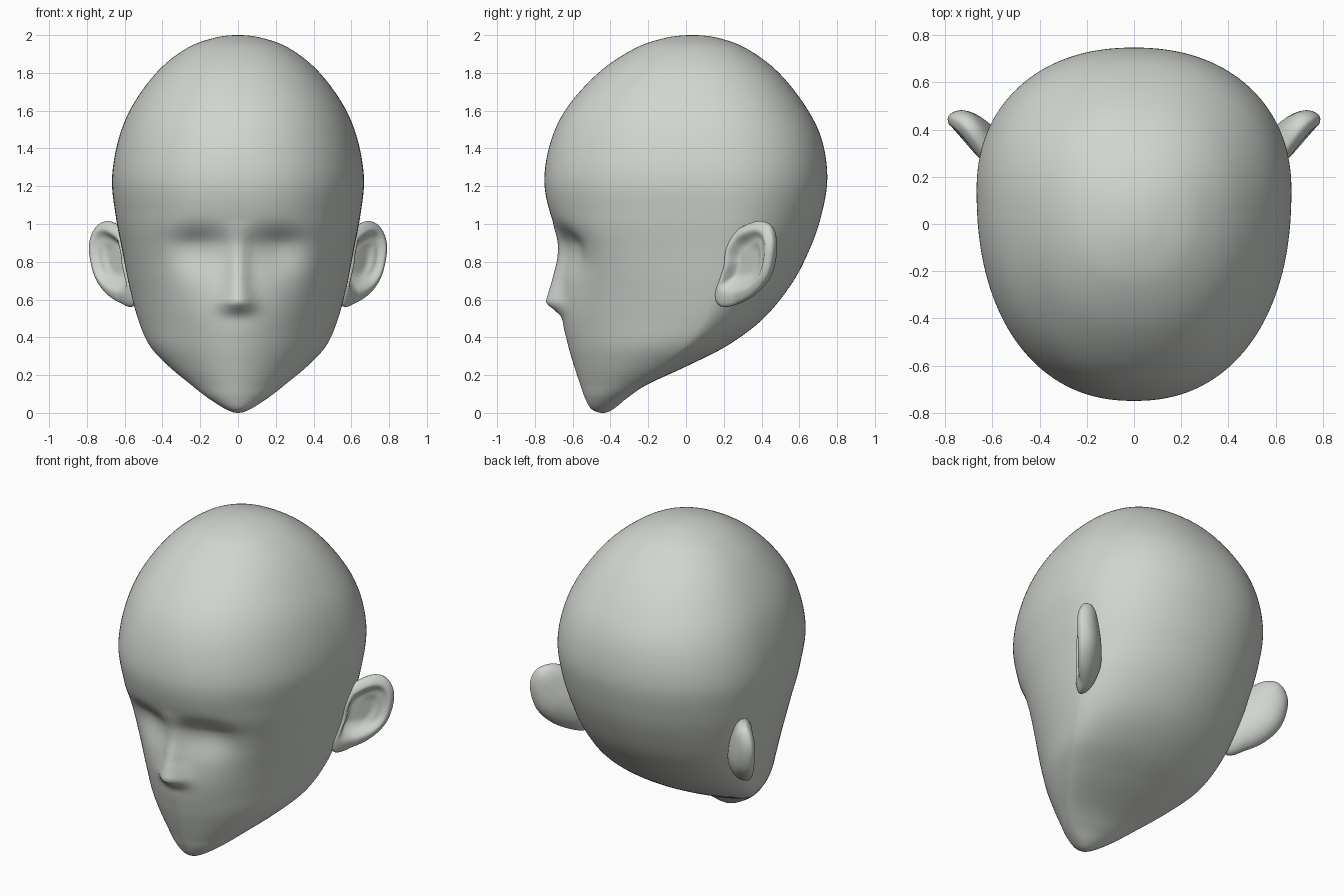
import bpy, bmesh, math
from mathutils import Vector

if "Cube" in bpy.data.objects:
    bpy.data.objects.remove(bpy.data.objects["Cube"])

clay = bpy.data.materials.new("pale grey clay")
clay.diffuse_color = (0.64, 0.67, 0.625, 1)
clay.use_nodes = True
clay.node_tree.nodes["Principled BSDF"].inputs["Base Color"].default_value = clay.diffuse_color


def spline(a, b, c, d, t):
    """Catmull-Rom through tuples b..c"""
    return tuple(0.5 * (2 * q + (r - p) * t + (2 * p - 5 * q + 4 * r - s) * t * t
                        + (3 * q - p - 3 * r + s) * t ** 3) for p, q, r, s in zip(a, b, c, d))


def smooth(a, b, v):
    t = min(1, max(0, (v - a) / (b - a)))
    return t * t * (3 - 2 * t)


def lerp_table(table, v):
    if v <= table[0][0]:
        return table[0][1]
    for (a, p), (b, q) in zip(table, table[1:]):
        if v <= b:
            return p + (q - p) * (v - a) / (b - a)
    return table[-1][1]


def closed_rings(name, start, rings, end):
    """Skin a stack of closed rings, capped by a point at each end"""
    bm = bmesh.new()
    s, e = bm.verts.new(start), bm.verts.new(end)
    vr = [[bm.verts.new(p) for p in ring] for ring in rings]
    n = len(vr[0])
    for i in range(n):
        j = (i + 1) % n
        bm.faces.new((s, vr[0][j], vr[0][i]))
        bm.faces.new((e, vr[-1][i], vr[-1][j]))
        for a, b in zip(vr, vr[1:]):
            bm.faces.new((a[i], a[j], b[j], b[i]))
    bmesh.ops.recalc_face_normals(bm, faces=bm.faces)
    for f in bm.faces:
        f.smooth = True
    me = bpy.data.meshes.new(name)
    bm.to_mesh(me)
    bm.free()
    me.materials.append(clay)
    ob = bpy.data.objects.new(name, me)
    bpy.context.collection.objects.link(ob)
    return ob


# Head sections: height, half width, front y, widest y, back y
sections = [
    (0, 0, -.44, -.44, -.44), (.02, .065, -.50, -.43, -.385), (.08, .16, -.535, -.38, -.31),
    (.15, .25, -.56, -.29, -.205), (.25, .37, -.593, -.14, .01), (.36, .47, -.625, 0, .225),
    (.5, .53, -.655, .10, .41), (.68, .578, -.665, .16, .557), (.86, .613, -.685, .18, .652),
    (1.04, .647, -.722, .17, .715), (1.24, .667, -.75, .14, .748),
    (1.45, .632, -.712, .11, .718), (1.63, .557, -.62, .08, .628), (1.81, .424, -.452, .06, .482),
    (1.93, .272, -.27, .04, .318), (1.985, .127, -.11, .035, .17), (2, 0, .035, .035, .035)]


def ghost(s):
    return (s[0], -s[1], s[4], s[3], s[2])


# Nose ridge: height -> projection, and height -> half width
nose = [(.49, 0), (.515, .008), (.555, .05), (.575, .078), (.59, .083), (.62, .073), (.7, .052),
        (.78, .041), (.865, .033), (.95, .015), (1.02, 0)]
nose_width = [(.5, .10), (.58, .085), (.7, .054), (.9, .047), (1.0, .07)]


def face_offset(x, z):
    bump = lerp_table(nose, z) * math.exp(-(abs(x) / lerp_table(nose_width, z)) ** 2.2)
    dz = z - .89
    socket = .05 * math.exp(-((abs(x) - .22) / .14) ** 2 - (dz / (.08 if dz > 0 else .18)) ** 2)
    brow = .036 * math.exp(-(x / .36) ** 4 - ((z - .87) / .14) ** 2)
    return socket + brow - bump


def head_ring(sec, count=144):
    z, w, yf, yc, yb = sec
    nf = 2 - .2 * smooth(0, .15, z) + .45 * smooth(.4, 1.0, z) - .1 * smooth(1.1, 1.6, z)
    nb = 2 - .13 * smooth(.1, .4, z) + .35 * smooth(.5, 1.4, z)
    pts = []
    for i in range(count):
        a = 2 * math.pi * i / count
        s, c = math.sin(a), math.cos(a)
        n = nf if c > 0 else nb
        x = math.copysign(abs(s) ** (2 / n), s) * w
        d = abs(c) ** (2 / n)
        y = yc + (yf - yc) * d if c > 0 else yc + (yb - yc) * d
        if c > 0:
            y += face_offset(x, z) * smooth(0, .4, c)
        pts.append((x, y, z))
    return pts


ctrl = [ghost(sections[1])] + sections + [ghost(sections[-2])]
steps, rings = 10, []
for k in range(1, len(ctrl) - 2):
    for i in range(steps):
        if k > 1 or i > 0:
            rings.append(head_ring(spline(*ctrl[k - 1:k + 3], i / steps)))
closed_rings("head", (0, -.44, 0), rings, (0, .035, 2))

# Ear outline in side view (y, z)
outline = [(.40, 1.015), (.45, .98), (.463, .87), (.435, .73), (.36, .63), (.26, .572),
           (.185, .565), (.155, .62), (.18, .70), (.205, .78), (.215, .87), (.26, .955), (.33, 1.0)]
centre = (.32, .80)
m = len(outline)
rim = [spline(*(outline[(k + o) % m] for o in (-1, 0, 1, 2)), i / 6)
       for k in range(m) for i in range(6)]


def ear_point(p, r, back, side):
    y = centre[0] + (p[0] - centre[0]) * r
    z = centre[1] + (p[1] - centre[1]) * r
    t = y - .27
    x = .62 + (t - .9 * t * t if t > 0 else .55 * t) + .06 * (z - .8)
    x -= 1.8 * max(0, z - .85) ** 2
    if back:
        h = -.115 * math.sqrt(max(0, 1 - r * r))
    else:
        h = .03 * math.sqrt(max(0, 1 - r ** 6))
        h -= .06 * (1 - smooth(.5, .82, r)) * smooth(.62, .74, z)
        h += .022 * math.exp(-((r - .5) / .12) ** 2) * smooth(.29, .40, y)
    v = Vector((x, y, z)) + h * Vector((.75, -.66, 0))
    return (v.x * side, v.y, v.z)


# Ears: dished front surface, rounded back
front = [math.sin(math.pi / 2 * i / 18) for i in range(1, 19)]
for name, side in (("right_ear", 1), ("left_ear", -1)):
    rows = [[ear_point(p, r, False, side) for p in rim] for r in front]
    rows += [[ear_point(p, r, True, side) for p in rim] for r in reversed(front[:-1])]
    closed_rings(name, ear_point(centre, 0, False, side), rows, ear_point(centre, 0, True, side))
